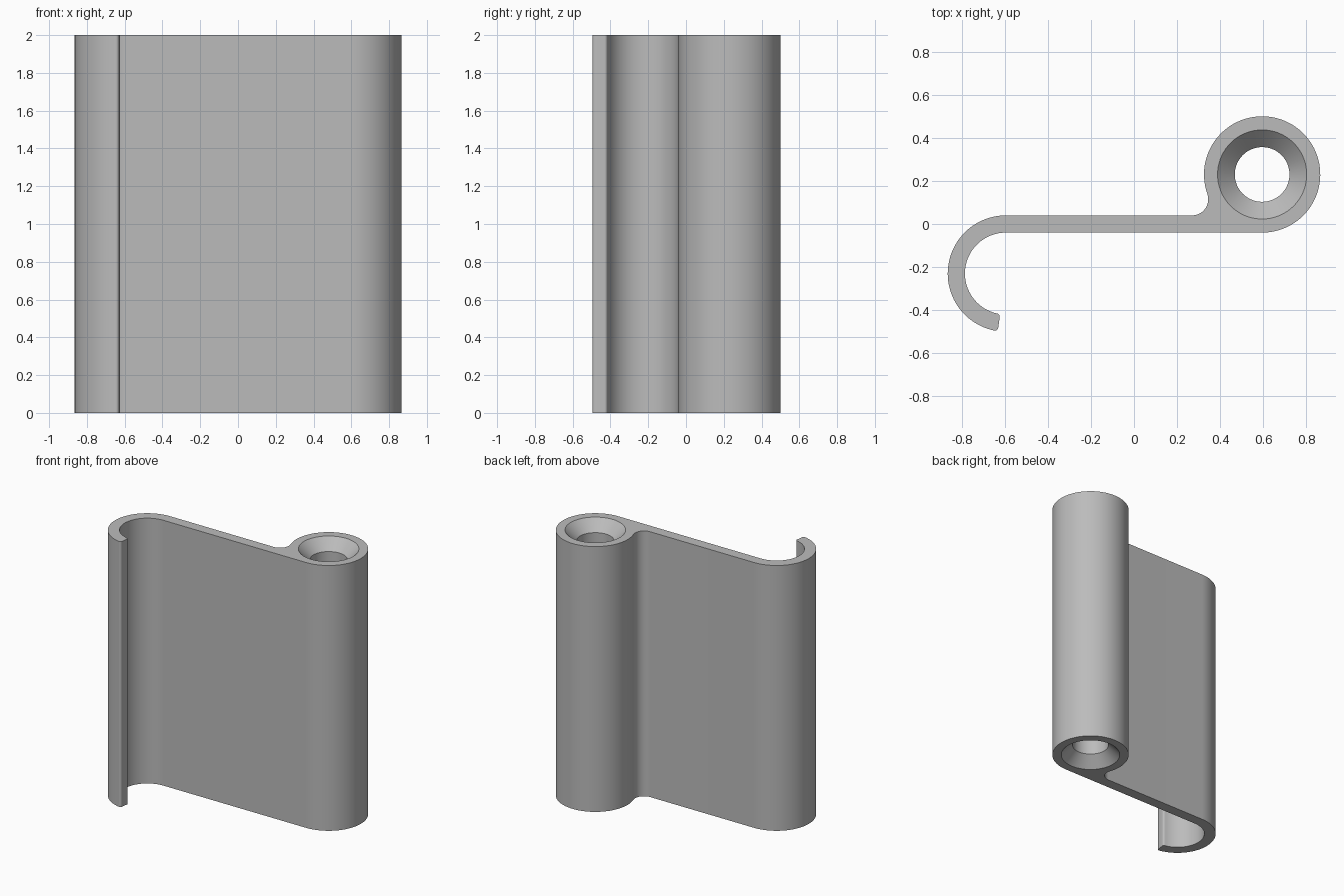
import bpy
import bmesh
from math import asin, atan2, cos, degrees, radians, sin, sqrt

if "Cube" in bpy.data.objects:
    bpy.data.objects.remove(bpy.data.objects["Cube"], do_unlink=True)

HEIGHT = 2.0
OFFSET_X, OFFSET_Y = 0.595, 0.23      # barrel centre; the hook centre is mirrored
OUTER, HALF_WEB = 0.27, 0.04
INNER = OUTER - 2 * HALF_WEB
RIM, BORE = 0.207, 0.127              # countersunk bore
SINK = RIM - BORE
FILLET, ROUND, TIP = 0.075, 0.015, 262


def arc(cx, cy, r, start, end, steps):
    """Points on an arc, angles in degrees."""
    angles = [radians(start + (end - start) * i / steps) for i in range(steps + 1)]
    return [(cx + r * cos(a), cy + r * sin(a)) for a in angles]


def hook_corner(radius, start, end):
    """Rounded corner of the hook tip, around a point at this radius."""
    a = radians(TIP) - asin(ROUND / radius)
    return arc(-OFFSET_X + radius * cos(a), -OFFSET_Y + radius * sin(a),
               ROUND, start, end, 6)


def outline():
    # Barrel and the concave fillet that joins it to the web
    dy = OFFSET_Y - HALF_WEB - FILLET
    dx = sqrt((OUTER + FILLET) ** 2 - dy ** 2)
    tilt = degrees(atan2(dy, dx))
    pts = arc(OFFSET_X, OFFSET_Y, OUTER, -90, 180 + tilt, 72)
    pts += arc(OFFSET_X - dx, OFFSET_Y - dy, FILLET, tilt, -90, 16)[1:]
    # Hook: outer arc, rounded tip, inner arc
    r_out, r_in = OUTER - ROUND, INNER + ROUND
    a_out = TIP - degrees(asin(ROUND / r_out))
    a_in = TIP - degrees(asin(ROUND / r_in))
    pts += arc(-OFFSET_X, -OFFSET_Y, OUTER, 90, a_out, 48)
    pts += hook_corner(r_out, a_out, TIP + 90)[1:]
    pts += hook_corner(r_in, TIP + 90, a_in + 180)
    pts += arc(-OFFSET_X, -OFFSET_Y, INNER, a_in, 90, 48)[1:]
    return pts


bm = bmesh.new()


def ring(points, z):
    return [bm.verts.new((x, y, z)) for x, y in points]


def wall(a, b):
    for i in range(len(a)):
        j = (i + 1) % len(a)
        bm.faces.new((a[i], a[j], b[j], b[i]))


def cap(*rings):
    edges = [bm.edges.get((r[i - 1], r[i])) for r in rings for i in range(len(r))]
    bmesh.ops.triangle_fill(bm, edges=edges, use_beauty=True)


# Outer wall
profile = outline()
bottom, top = ring(profile, 0), ring(profile, HEIGHT)
wall(bottom, top)

# Bore with a countersink at each end
bore = [ring(arc(OFFSET_X, OFFSET_Y, r, 0, 360, 72)[:-1], z)
        for r, z in ((RIM, 0), (BORE, SINK), (BORE, HEIGHT - SINK), (RIM, HEIGHT))]
for lower, upper in zip(bore, bore[1:]):
    wall(lower, upper)

# End faces
cap(bottom, bore[0])
cap(top, bore[-1])
bmesh.ops.recalc_face_normals(bm, faces=bm.faces[:])

mesh = bpy.data.meshes.new("hinge_leaf")
bm.to_mesh(mesh)
bm.free()
leaf = bpy.data.objects.new("hinge_leaf", mesh)
bpy.context.collection.objects.link(leaf)

# Plain grey
grey = bpy.data.materials.new("light_grey")
grey.use_nodes = True
colour = (0.5, 0.5, 0.5, 1)
grey.diffuse_color = colour
grey.node_tree.nodes["Principled BSDF"].inputs["Base Color"].default_value = colour
mesh.materials.append(grey)

bpy.ops.object.select_all(action="DESELECT")
leaf.select_set(True)
bpy.context.view_layer.objects.active = leaf
bpy.ops.object.shade_smooth_by_angle(angle=radians(30))
